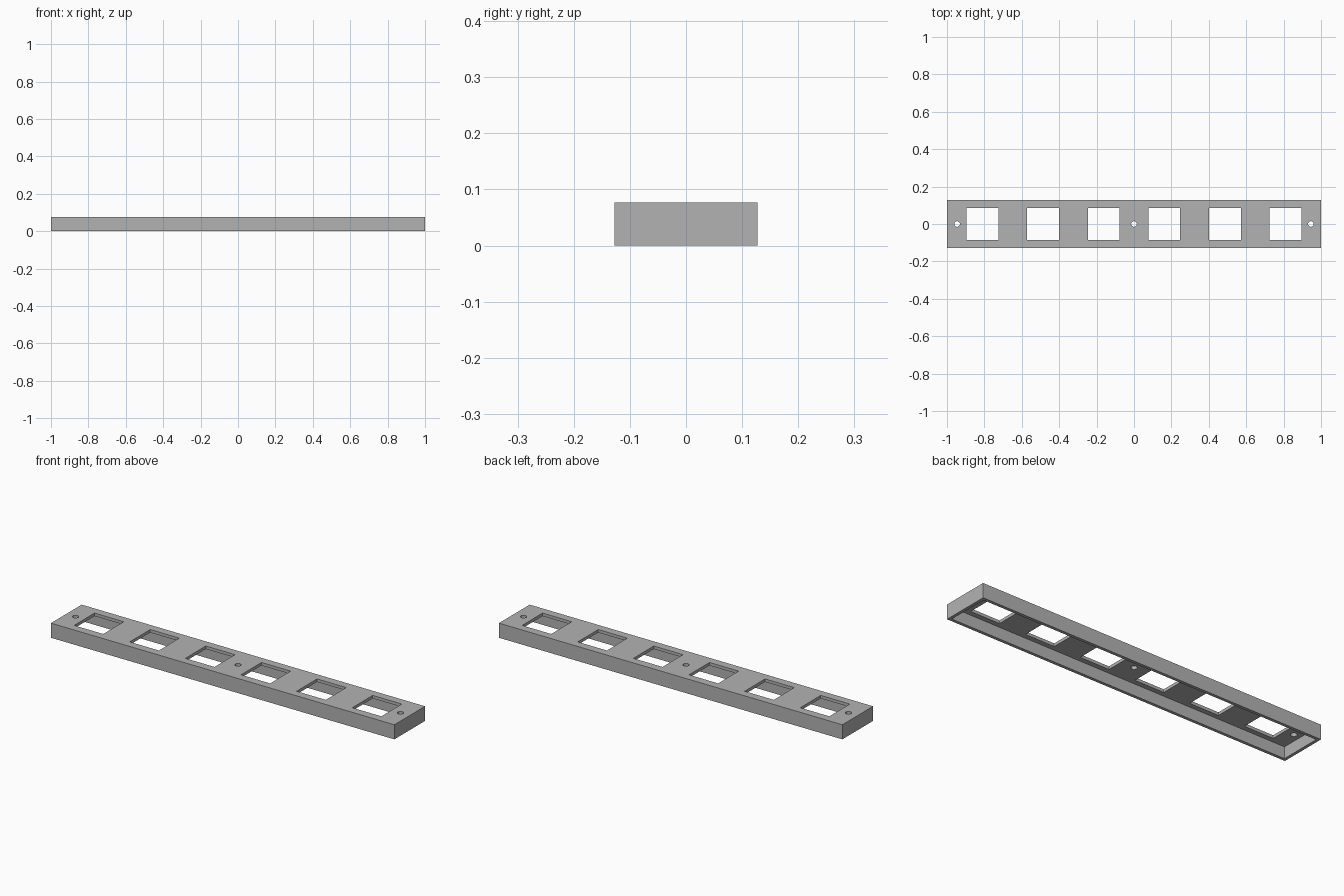
import bpy
import bmesh
from mathutils import Matrix

LENGTH, DEPTH, HEIGHT = 2.0, 0.255, 0.077
WALL = 0.016
WINDOW = 0.17
PITCH = 0.324
HOLE_X = 0.946
HOLE_RADIUS = 0.015

default = bpy.data.objects.get("Cube")
if default:
    bpy.data.objects.remove(default, do_unlink=True)

# Plain grey plastic
grey = bpy.data.materials.new("grey_plastic")
grey.use_nodes = True
colour = (0.45, 0.45, 0.45, 1.0)
grey.diffuse_color = colour
grey.node_tree.nodes["Principled BSDF"].inputs["Base Color"].default_value = colour


def add_box(bm, size, centre):
    matrix = Matrix.Translation(centre) @ Matrix.Diagonal((*size, 1.0))
    bmesh.ops.create_cube(bm, size=1.0, matrix=matrix)


def make_object(name, bm):
    mesh = bpy.data.meshes.new(name)
    bm.to_mesh(mesh)
    bm.free()
    mesh.materials.append(grey)
    obj = bpy.data.objects.new(name, mesh)
    bpy.context.collection.objects.link(obj)
    return obj


# Outer block of the cover strip
bm = bmesh.new()
add_box(bm, (LENGTH, DEPTH, HEIGHT), (0, 0, HEIGHT / 2))
strip = make_object("cover_strip", bm)

# Cavity that leaves thin walls and an open underside
bm = bmesh.new()
add_box(bm, (LENGTH - 2 * WALL, DEPTH - 2 * WALL, 2 * (HEIGHT - WALL)), (0, 0, 0))
cavity = make_object("cavity_cutter", bm)

# Six square windows and three screw holes through the top plate
bm = bmesh.new()
for i in range(6):
    add_box(bm, (WINDOW, WINDOW, 0.1), ((i - 2.5) * PITCH, 0, HEIGHT))
for x in (-HOLE_X, 0, HOLE_X):
    bmesh.ops.create_cone(bm, cap_ends=True, segments=24, radius1=HOLE_RADIUS,
                          radius2=HOLE_RADIUS, depth=0.1,
                          matrix=Matrix.Translation((x, 0, HEIGHT)))
openings = make_object("openings_cutter", bm)

# Cut the block, then remove the cutters
bpy.context.view_layer.objects.active = strip
strip.select_set(True)
for cutter in (cavity, openings):
    cutter.hide_render = True
    cut = strip.modifiers.new("cut", "BOOLEAN")
    cut.operation = "DIFFERENCE"
    cut.solver = "EXACT"
    cut.object = cutter
    bpy.ops.object.modifier_apply(modifier=cut.name)
    bpy.data.objects.remove(cutter, do_unlink=True)
